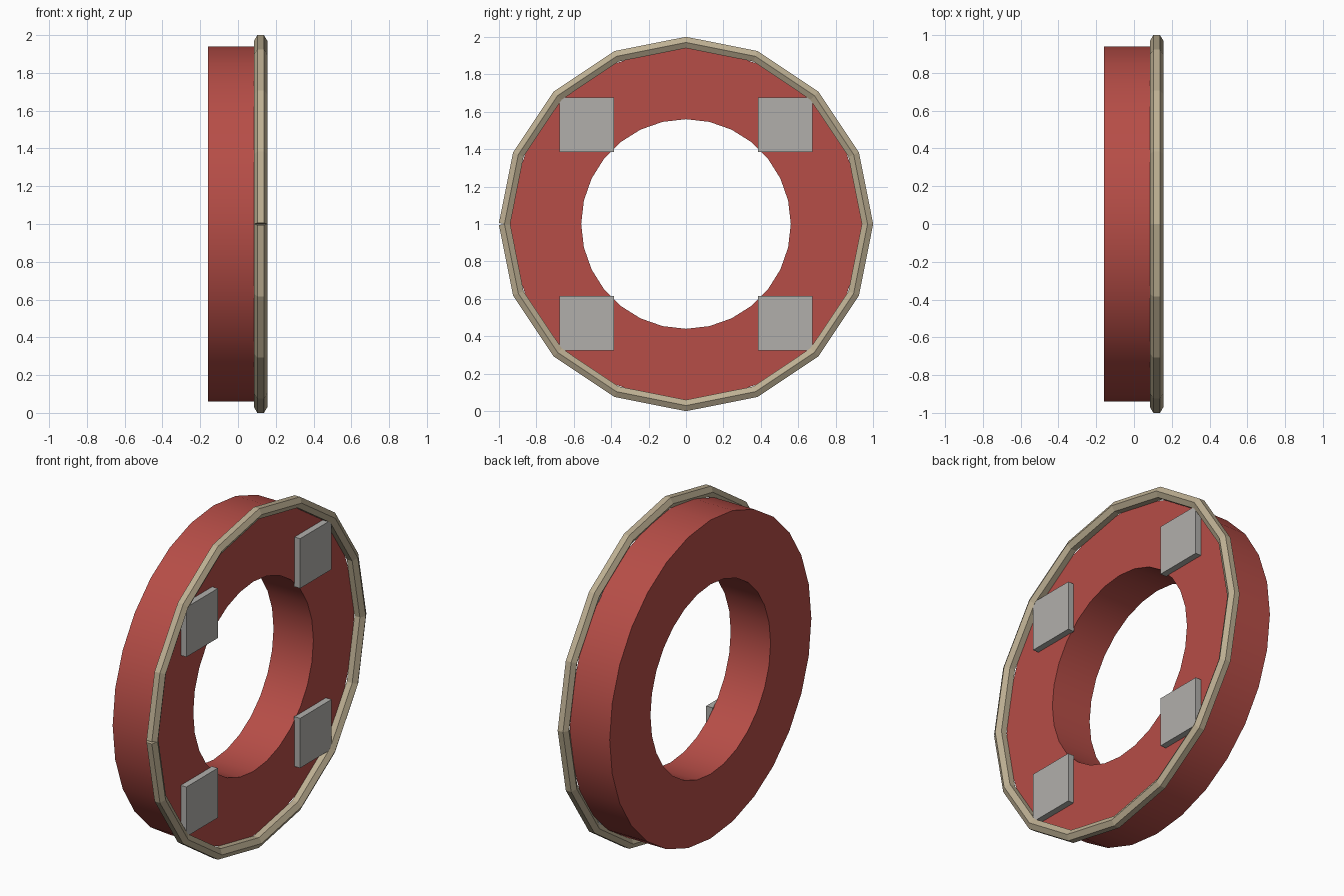
import bpy, bmesh
from math import pi, sin, cos

cube = bpy.data.objects.get("Cube")
if cube:
    bpy.data.objects.remove(cube, do_unlink=True)


def material(name, rgb):
    m = bpy.data.materials.new(name)
    m.use_nodes = True
    m.diffuse_color = (*rgb, 1)
    m.node_tree.nodes["Principled BSDF"].inputs["Base Color"].default_value = (*rgb, 1)
    return m


red = material("red", (0.47, 0.075, 0.063))
tan = material("rope tan", (0.51, 0.43, 0.29))
grey = material("light grey", (0.44, 0.43, 0.41))


def finish(bm, name, mat):
    bmesh.ops.recalc_face_normals(bm, faces=bm.faces)
    mesh = bpy.data.meshes.new(name)
    bm.to_mesh(mesh)
    bm.free()
    mesh.materials.append(mat)
    ob = bpy.data.objects.new(name, mesh)
    bpy.context.collection.objects.link(ob)
    return ob


def bridge(bm, a, b):
    # Join two matching closed loops with quads
    n = len(a)
    for i in range(n):
        j = (i + 1) % n
        bm.faces.new((a[i], a[j], b[j], b[i]))


# Float body: rectangular section swept round the x axis
SIDES = 28
section = [(-0.16, 0.56), (0.10, 0.56), (0.10, 0.94), (-0.16, 0.94)]
bm = bmesh.new()
loops = []
for k in range(SIDES):
    a = 2 * pi * k / SIDES
    loops.append([bm.verts.new((x, r * cos(a), 1 + r * sin(a))) for x, r in section])
for k in range(SIDES):
    bridge(bm, loops[k], loops[(k + 1) % SIDES])
body = finish(bm, "float_ring", red)
bpy.context.view_layer.objects.active = body
body.select_set(True)
bpy.ops.object.shade_smooth_by_angle(angle=pi / 6)
body.select_set(False)

# Rope: open six-sided tube in 16 straight runs, square-cut where its ends meet
RUNS = 16
step = 2 * pi / RUNS
bm = bmesh.new()
loops = []
for k in range(RUNS + 1):
    a = pi + k * step
    tilt = a + (step / 2 if k == 0 else -step / 2 if k == RUNS else 0)
    loop = []
    for i in range(6):
        t = i * pi / 3
        out = 0.035 * sin(t)
        loop.append(bm.verts.new((0.12 + 0.035 * cos(t),
                                  0.97 * cos(a) + out * cos(tilt),
                                  1 + 0.97 * sin(a) + out * sin(tilt))))
    loops.append(loop)
for a, b in zip(loops, loops[1:]):
    bridge(bm, a, b)
bm.faces.new(loops[0])
bm.faces.new(loops[-1])
finish(bm, "rope", tan)

# Four square plates on the right-hand face
for y, side in ((-0.53, "front"), (0.53, "back")):
    for z, level in ((-0.53, "lower"), (0.53, "upper")):
        bm = bmesh.new()
        bmesh.ops.create_cube(bm, size=1)
        bmesh.ops.scale(bm, vec=(0.04, 0.293, 0.293), verts=bm.verts)
        bmesh.ops.translate(bm, vec=(0.117, y, 1 + z), verts=bm.verts)
        finish(bm, f"{level}_{side}_plate", grey)
